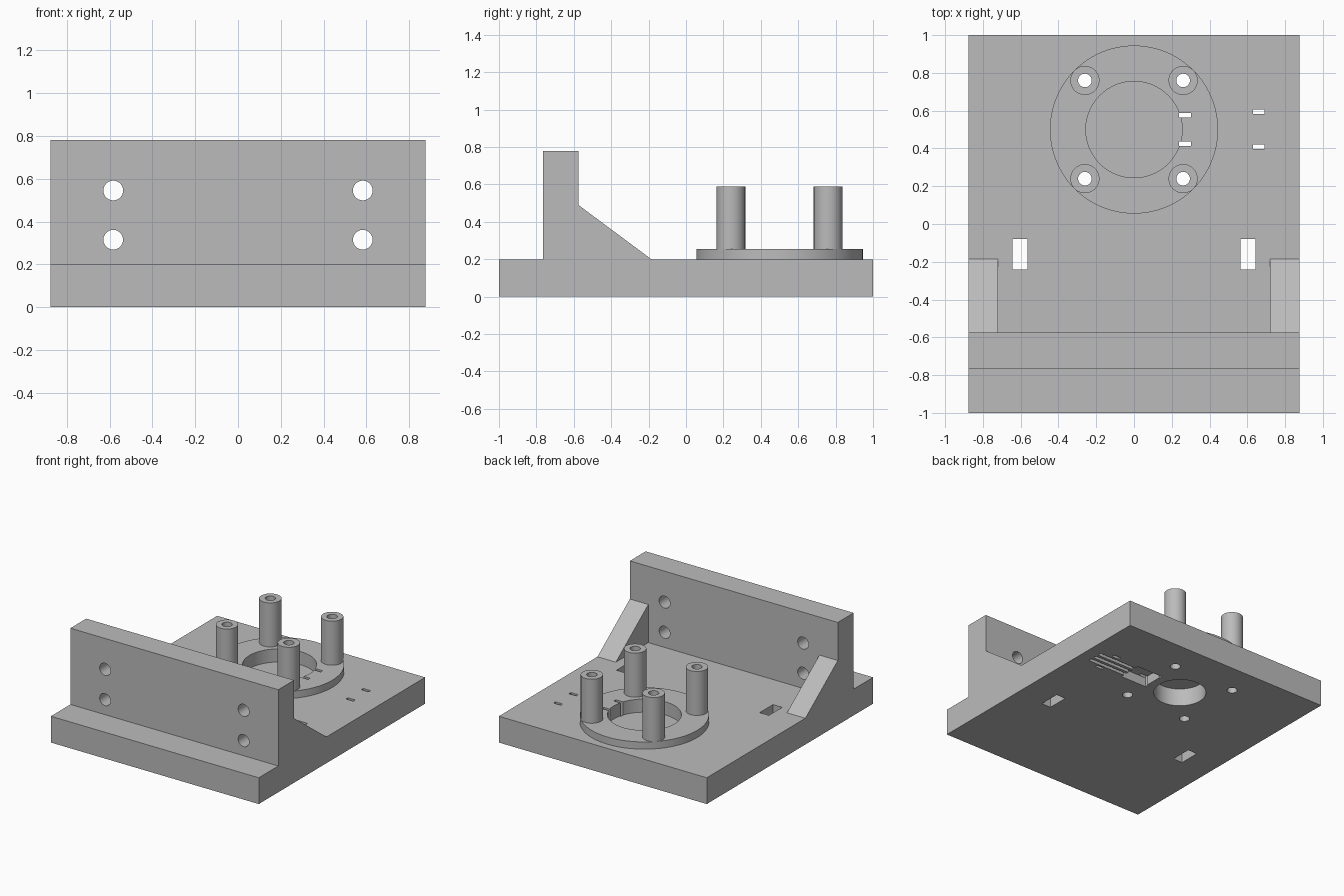
import bpy
from mathutils import Matrix

old = bpy.data.objects.get("Cube")
if old:
    bpy.data.objects.remove(old, do_unlink=True)

grey = bpy.data.materials.new("plain_grey")
grey.use_nodes = True
COLOUR = (0.5, 0.5, 0.5, 1)
grey.diffuse_color = COLOUR
grey.node_tree.nodes["Principled BSDF"].inputs["Base Color"].default_value = COLOUR


def prism(name, profile, x0, x1):
    """Extrude a (y, z) profile along x."""
    n = len(profile)
    verts = [(x, y, z) for x in (x0, x1) for y, z in profile]
    faces = [tuple(reversed(range(n))), tuple(range(n, 2 * n))]
    faces += [(i, (i + 1) % n, (i + 1) % n + n, i + n) for i in range(n)]
    mesh = bpy.data.meshes.new(name)
    mesh.from_pydata(verts, [], faces)
    mesh.materials.append(grey)
    obj = bpy.data.objects.new(name, mesh)
    bpy.context.collection.objects.link(obj)
    return obj


def box(name, x0, x1, y0, y1, z0, z1):
    return prism(name, [(y0, z0), (y1, z0), (y1, z1), (y0, z1)], x0, x1)


def cylinder(name, x, y, r, z0, z1, sides=64):
    bpy.ops.mesh.primitive_cylinder_add(vertices=sides, radius=r, depth=z1 - z0,
                                        location=(x, y, (z0 + z1) / 2))
    obj = bpy.context.object
    obj.name = name
    obj.data.transform(Matrix.Translation(obj.location))
    obj.location = (0, 0, 0)
    obj.data.materials.append(grey)
    return obj


def activate(obj):
    bpy.ops.object.select_all(action='DESELECT')
    obj.select_set(True)
    bpy.context.view_layer.objects.active = obj


def cut(obj, cutters):
    activate(obj)
    for c in cutters:
        mod = obj.modifiers.new("cut", 'BOOLEAN')
        mod.operation, mod.solver, mod.object = 'DIFFERENCE', 'EXACT', c
        bpy.ops.object.modifier_apply(modifier=mod.name)


HALF, BASE, RING_TOP, MID = 0.875, 0.2, 0.255, 0.5
posts_xy = [(x, MID + dy) for x in (-0.26, 0.26) for dy in (-0.26, 0.26)]

# Base plate with upright wall, and the gussets bracing it
base = prism("base_and_wall", [(-1, 0), (1, 0), (1, BASE), (-0.575, BASE), (-0.575, 0.78),
                               (-0.765, 0.78), (-0.765, BASE), (-1, BASE)], -HALF, HALF)
for side, x0, x1 in (("left", 0.72, HALF), ("right", -HALF, -0.72)):
    prism(side + "_gusset", [(-0.575, BASE), (-0.185, BASE), (-0.575, 0.49)], x0, x1)

# Raised ring and its four standoffs
ring = cylinder("mount_ring", 0, MID, 0.445, BASE, RING_TOP, 96)
posts = [cylinder("standoff", x, y, 0.077, RING_TOP, 0.59, 48) for x, y in posts_xy]

# Screw holes through standoffs, ring and base
screws = [cylinder("screw_cutter", x, y, 0.036, -0.1, 0.8, 32) for x, y in posts_xy]

# Round recess from above and blind bore from below, with a thin skin between
recess = cylinder("recess_cutter", 0, MID, 0.255, 0.155, 0.4, 96)
bore = cylinder("bore_cutter", 0, MID, 0.183, -0.1, 0.135)

# Narrow tie slots beside the cable path
ties = [box("tie_cutter", x - 0.031, x + 0.031, y - 0.012, y + 0.012, -0.1, 0.4)
        for x, y in ((0.27, 0.575), (0.27, 0.425), (0.66, 0.595), (0.66, 0.41))]

# Underside sensor pocket and wire grooves
wiring = [box("pocket_cutter", 0.245, 0.46, 0.41, 0.59, -0.1, 0.07)]
wiring += [box("groove_cutter", 0.4, 0.78, y - 0.014, y + 0.014, -0.1, 0.055)
           for y in (0.45, MID, 0.55)]

# Strap slots and wall bolt holes, mirrored left to right
fixings = []
for s in (-1, 1):
    fixings.append(box("strap_cutter", s * 0.603 - 0.039, s * 0.603 + 0.039,
                       -0.24, -0.08, -0.1, 0.3))
    for z in (0.315, 0.545):
        bolt = cylinder("bolt_cutter", 0, 0, 0.046, -0.3, 0.3, 40)
        bolt.data.transform(Matrix.Translation((s * 0.583, -0.67, z))
                            @ Matrix.Rotation(1.5707963, 4, 'X'))
        fixings.append(bolt)

cut(base, screws + [recess, bore] + ties + wiring + fixings)
cut(ring, screws + [recess] + ties[:2])
for post, screw in zip(posts, screws):
    cut(post, [screw])

# Remove cutters, then smooth the round parts
for c in screws + [recess, bore] + ties + wiring + fixings:
    bpy.data.objects.remove(c, do_unlink=True)
for obj in [base, ring] + posts:
    activate(obj)
    bpy.ops.object.shade_smooth_by_angle(angle=0.5)
